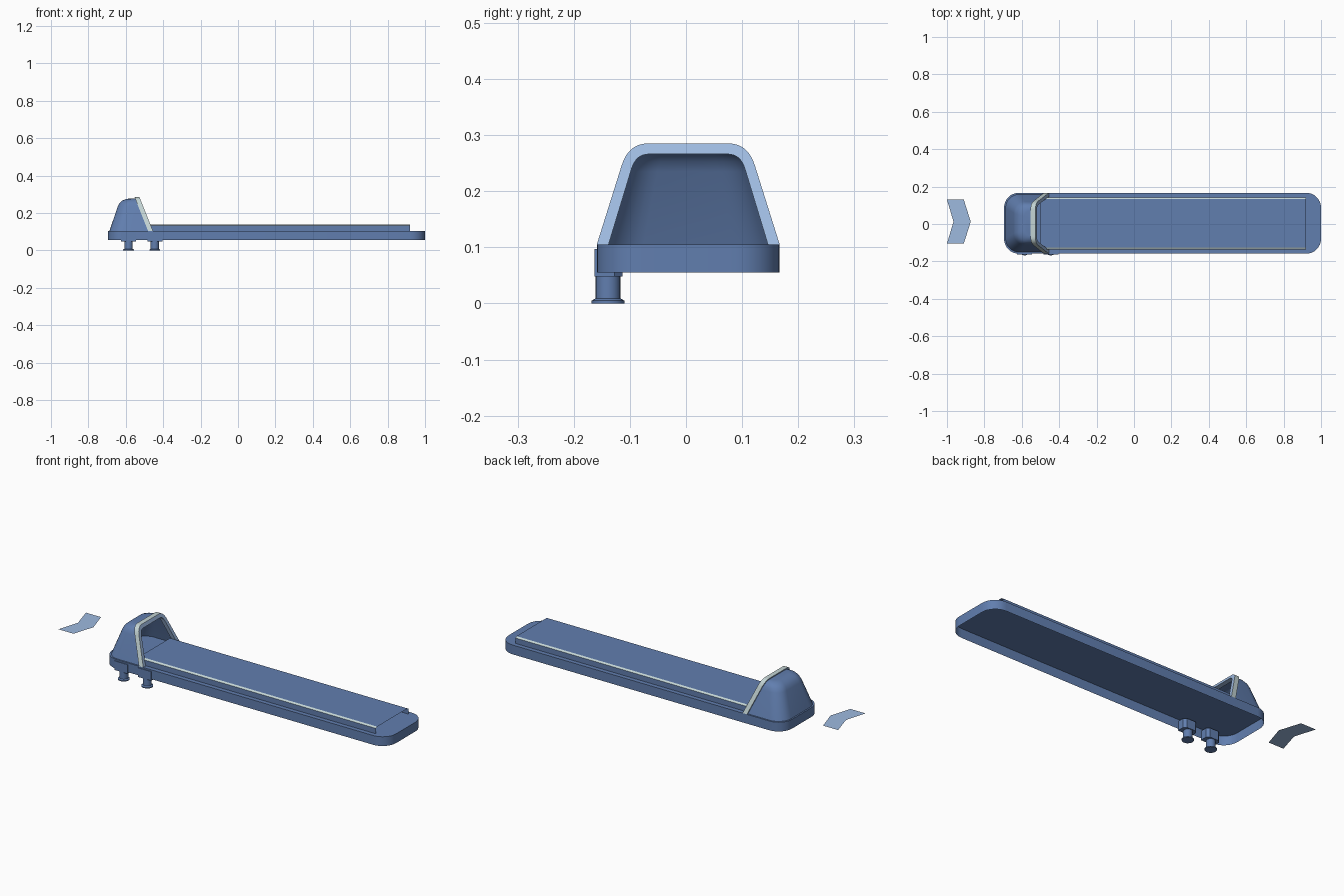
import bpy, bmesh, math
from mathutils import Vector

if "Cube" in bpy.data.objects:
    bpy.data.objects.remove(bpy.data.objects["Cube"])

YC = 0.004  # centre line of the tray


def mat(name, rgb):
    m = bpy.data.materials.new(name)
    m.diffuse_color = (*rgb, 1)
    m.use_nodes = True
    m.node_tree.nodes["Principled BSDF"].inputs["Base Color"].default_value = m.diffuse_color
    return m


BLUE = mat("mid blue", (0.12, 0.21, 0.43))
LIGHT = mat("light blue", (0.34, 0.49, 0.74))
PALE = mat("pale grey green", (0.55, 0.66, 0.66))


def make(name, verts, faces, mats, smooth=True, flip=True):
    me = bpy.data.meshes.new(name)
    me.from_pydata(verts, [], faces)
    if flip:
        bm = bmesh.new()
        bm.from_mesh(me)
        bmesh.ops.recalc_face_normals(bm, faces=bm.faces)
        bm.to_mesh(me)
        bm.free()
    for m in mats:
        me.materials.append(m)
    ob = bpy.data.objects.new(name, me)
    bpy.context.collection.objects.link(ob)
    if smooth:
        bpy.ops.object.select_all(action='DESELECT')
        bpy.context.view_layer.objects.active = ob
        ob.select_set(True)
        bpy.ops.object.shade_smooth_by_angle(angle=math.radians(35))
    return ob


def arc(cx, cy, r, a0, a1, n=8):
    return [(cx + r * math.cos(math.radians(a0 + (a1 - a0) * i / n)),
             cy + r * math.sin(math.radians(a0 + (a1 - a0) * i / n))) for i in range(n + 1)]


def loft(rings, closed):
    n = len(rings[0])
    verts = [p for r in rings for p in r]
    faces = []
    for k in range(len(rings) - 1):
        for i in range(n if closed else n - 1):
            j = (i + 1) % n
            faces.append((k * n + i, k * n + j, (k + 1) * n + j, (k + 1) * n + i))
    return verts, faces


# Tray: rounded shell, open underneath
x0, x1, hw, r = -0.695, 1.0, 0.163, 0.08
plan = (arc(x1 - r, hw - r, r, 0, 90) + arc(x0 + r, hw - r, r, 90, 180)
        + arc(x0 + r, -hw + r, r, 180, 270) + arc(x1 - r, -hw + r, r, 270, 360))
v, f = loft([[(x, y + YC, z) for x, y in plan] for z in (0.055, 0.105)], True)
n = len(plan)
f.append(tuple(range(n, 2 * n)))
make("tray", v, f, [BLUE])

# Hood: U-shaped levels, open towards +x
rings = []
for z, xb, w, rr in [(0.105, -0.687, 0.155, 0.075), (0.235, -0.643, 0.115, 0.06),
                     (0.253, -0.634, 0.108, 0.058), (0.267, -0.618, 0.097, 0.05),
                     (0.275, -0.598, 0.08, 0.04), (0.277, -0.585, 0.068, 0.032)]:
    xf = -0.474 - (z - 0.105) * 0.41
    u = ([(xf, w)] + arc(xb + rr, w - rr, rr, 90, 180) + arc(xb + rr, -w + rr, rr, 180, 270)
         + [(xf, -w)])
    rings.append([(x, y + YC, z) for x, y in u])
v, f = loft(rings, False)
n = len(rings[0])
f.append(tuple(range(len(v) - n, len(v))))
make("hood", v, f, [BLUE])


# Hood rim: slanted arch
def arch(foot, shoulder, corner, top):
    s, c, t = Vector(shoulder), Vector(corner), Vector(top)
    half = [Vector(foot)]
    for i in range(9):
        k = i / 8
        half.append(s * (1 - k) ** 2 + c * 2 * k * (1 - k) + t * k * k)
    return half + [Vector((-p.x, p.y)) for p in reversed(half)]


outer = arch((0.163, 0.105), (0.119, 0.245), (0.107, 0.285), (0.072, 0.285))
inner = arch((0.142, 0.105), (0.101, 0.24), (0.093, 0.266), (0.07, 0.266))


def slant(path, dx):
    return [(-0.455 + dx - (p.y - 0.105) * 0.40, p.x + YC, p.y) for p in path]


front_o, front_i = slant(outer, 0), slant(inner, 0)
back_o, back_i = slant(outer, -0.026), slant(inner, -0.026)
v, f = loft([front_o, front_i, back_i, back_o, front_o], False)
rim = make("hood_rim", v, f, [LIGHT, PALE])
for p in rim.data.polygons:  # front face light blue, outer band pale
    k = p.index // (len(outer) - 1)
    p.material_index = 1 if k == 3 else 0

# Bed cover: thin folded sheet, open at the ends, with pale edge strips
sec = [(0.139, 0.105), (0.139, 0.134), (0.129, 0.14)]
sec += [(-y, z) for y, z in reversed(sec)]
v, f = loft([[(x, y + YC, z) for y, z in sec] for x in (-0.50, 0.92)], False)
bed = make("bed_cover", v, f, [BLUE, PALE], smooth=False)
bed.data.polygons[1].material_index = 1
bed.data.polygons[3].material_index = 1

# Feet: chamfered block with a flared peg
for i, fx in enumerate((-0.585, -0.445)):
    bx, y0, y1, c = 0.04, -0.163, -0.113, 0.014
    outline = [(-bx, y0), (bx, y0), (bx, y1 - c), (bx - c, y1), (-bx + c, y1), (-bx, y1 - c)]
    v, f = loft([[(fx + x, y, z) for x, y in outline] for z in (0.048, 0.097)], True)
    f += [tuple(range(6)), tuple(range(6, 12))]
    make(f"foot_block_{i + 1}", v, f, [BLUE], smooth=False)

    rings = [[(fx + x, -0.139 + y, z) for x, y in arc(0, 0, rad, 0, 360, 24)[:-1]]
             for rad, z in ((0.029, 0), (0.029, 0.005), (0.022, 0.009), (0.022, 0.048))]
    v, f = loft(rings, True)
    f += [tuple(range(24)), tuple(range(72, 96))]
    make(f"foot_peg_{i + 1}", v, f, [BLUE])

# Direction arrow: flat chevron beyond the hood end
pts = [(-1, 0.13), (-0.965, 0.0125), (-1, -0.105), (-0.91, -0.105), (-0.873, 0.0125), (-0.91, 0.13)]
make("direction_chevron", [(x, y, 0.145) for x, y in pts], [(0, 1, 4, 5), (1, 2, 3, 4)],
     [LIGHT], smooth=False, flip=False)
